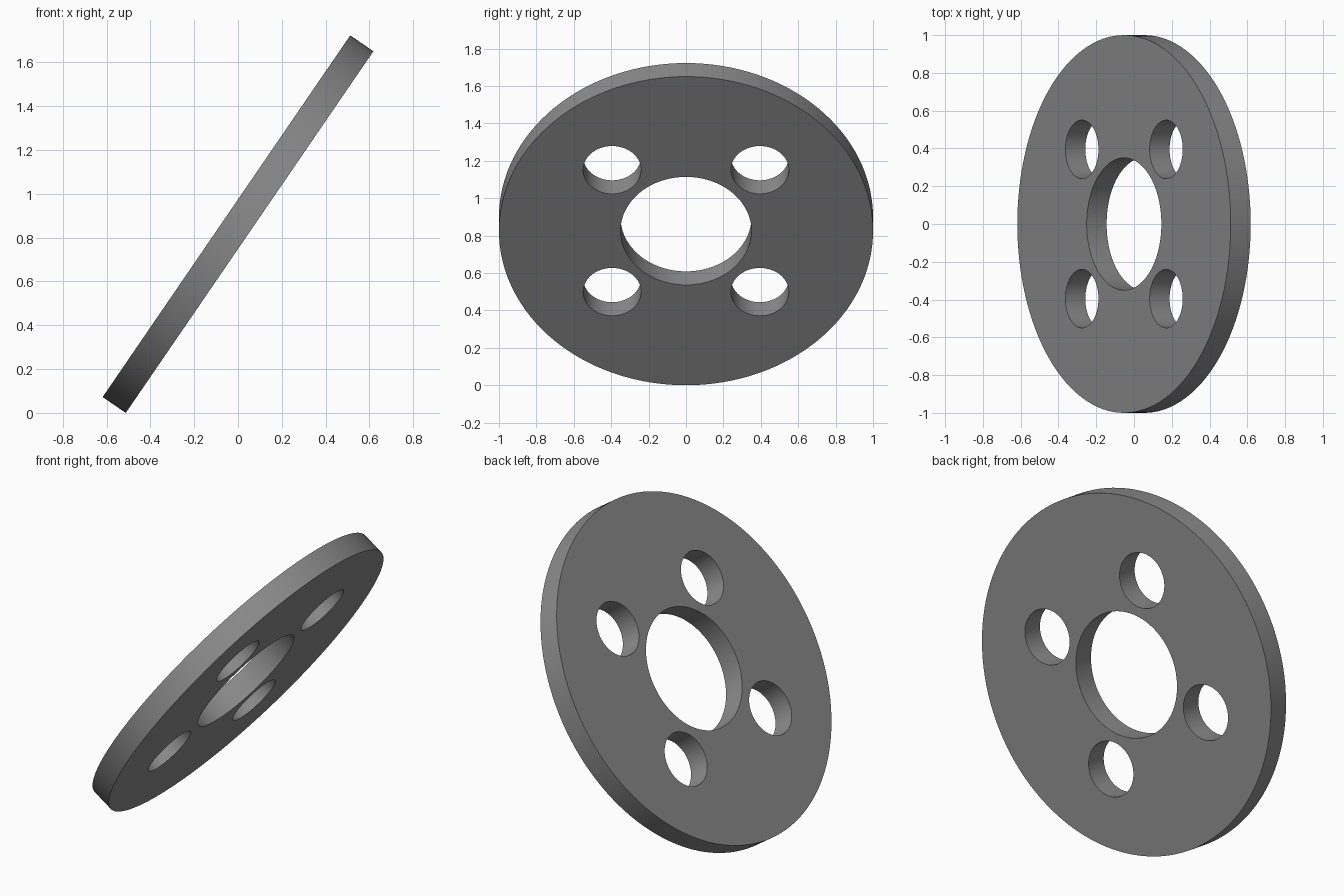
import bpy
import math

if "Cube" in bpy.data.objects:
    bpy.data.objects.remove(bpy.data.objects["Cube"])

RADIUS, THICK = 1.0, 0.128
TILT = math.radians(55.6)
HOLE_OFFSET = 0.395

grey = bpy.data.materials.new("mid grey")
grey.diffuse_color = (0.26, 0.26, 0.26, 1)
grey.use_nodes = True
grey.node_tree.nodes["Principled BSDF"].inputs["Base Color"].default_value = grey.diffuse_color


def cylinder(name, radius, depth, x=0.0, y=0.0, sides=96):
    bpy.ops.mesh.primitive_cylinder_add(vertices=sides, radius=radius, depth=depth, location=(x, y, 0))
    obj = bpy.context.object
    obj.name = name
    obj.data.materials.append(grey)
    return obj


# Flat round plate
disc = cylinder("disc", RADIUS, THICK, sides=128)

# Centre bore and four bolt holes
cutters = [cylinder("centre_bore", 0.35, 0.5)]
for sx in (-1, 1):
    for sy in (-1, 1):
        cutters.append(cylinder("bolt_hole", 0.155, 0.5, sx * HOLE_OFFSET, sy * HOLE_OFFSET, 64))

bpy.ops.object.select_all(action='DESELECT')
disc.select_set(True)
bpy.context.view_layer.objects.active = disc
for cutter in cutters:
    mod = disc.modifiers.new(cutter.name, 'BOOLEAN')
    mod.operation = 'DIFFERENCE'
    mod.solver = 'EXACT'
    mod.object = cutter
    bpy.ops.object.modifier_apply(modifier=mod.name)
for cutter in cutters:
    bpy.data.objects.remove(cutter, do_unlink=True)

# Smooth rims, sharp edges
bpy.ops.object.shade_smooth_by_angle(angle=math.radians(30))

# Tilt the plate and rest its lower edge on the ground
disc.rotation_euler = (0, -TILT, 0)
disc.location.z = RADIUS * math.sin(TILT) + THICK / 2 * math.cos(TILT)
